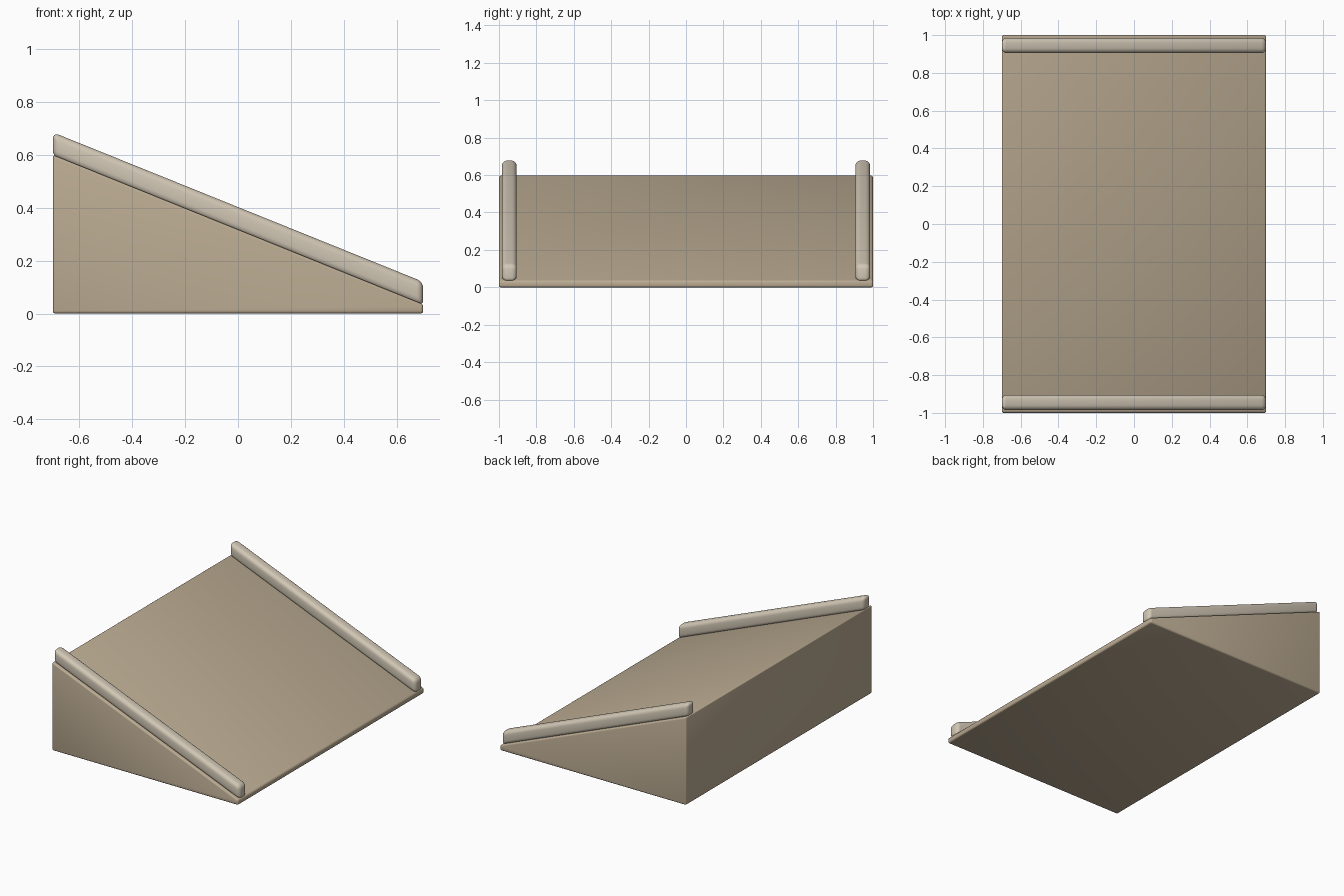
import bpy, bmesh, math

cube = bpy.data.objects.get("Cube")
if cube:
    bpy.data.objects.remove(cube, do_unlink=True)


def material(name, colour):
    mat = bpy.data.materials.new(name)
    mat.use_nodes = True
    mat.diffuse_color = colour
    mat.node_tree.nodes["Principled BSDF"].inputs["Base Color"].default_value = colour
    return mat


def extruded(name, profile, y, width, mat, radius, segments):
    """Extrude an x-z profile along y and round its edges."""
    bm = bmesh.new()
    face = bm.faces.new([bm.verts.new((px, y - width / 2, pz)) for px, pz in profile])
    moved = bmesh.ops.extrude_face_region(bm, geom=[face])["geom"]
    bmesh.ops.translate(bm, vec=(0, width, 0),
                        verts=[v for v in moved if isinstance(v, bmesh.types.BMVert)])
    bmesh.ops.recalc_face_normals(bm, faces=bm.faces)
    bmesh.ops.bevel(bm, geom=bm.edges[:], offset=radius, offset_type='OFFSET',
                    segments=segments, profile=0.5, affect='EDGES', clamp_overlap=True)
    mesh = bpy.data.meshes.new(name)
    bm.to_mesh(mesh)
    bm.free()
    mesh.materials.append(mat)
    obj = bpy.data.objects.new(name, mesh)
    bpy.context.collection.objects.link(obj)
    bpy.ops.object.select_all(action='DESELECT')
    obj.select_set(True)
    bpy.context.view_layer.objects.active = obj
    bpy.ops.object.shade_smooth_by_angle(angle=math.radians(40))
    return obj


tan = material("tan", (0.50, 0.41, 0.29, 1))
cream = material("cream", (0.64, 0.57, 0.46, 1))

half, high, low = 0.7, 0.6, 0.035

# Sloped ramp body
extruded("ramp_body", [(-half, 0), (half, 0), (half, low), (-half, high)],
         0, 2.0, tan, 0.01, 3)

# Rounded rails along both sides of the slope
sink, rise = 0.008, 0.085
rail = [(-half, high - sink), (half, low - sink), (half, low + rise), (-half, high + rise)]
for name, side in (("front_rail", -1), ("back_rail", 1)):
    extruded(name, rail, side * 0.945, 0.08, cream, 0.025, 4)
